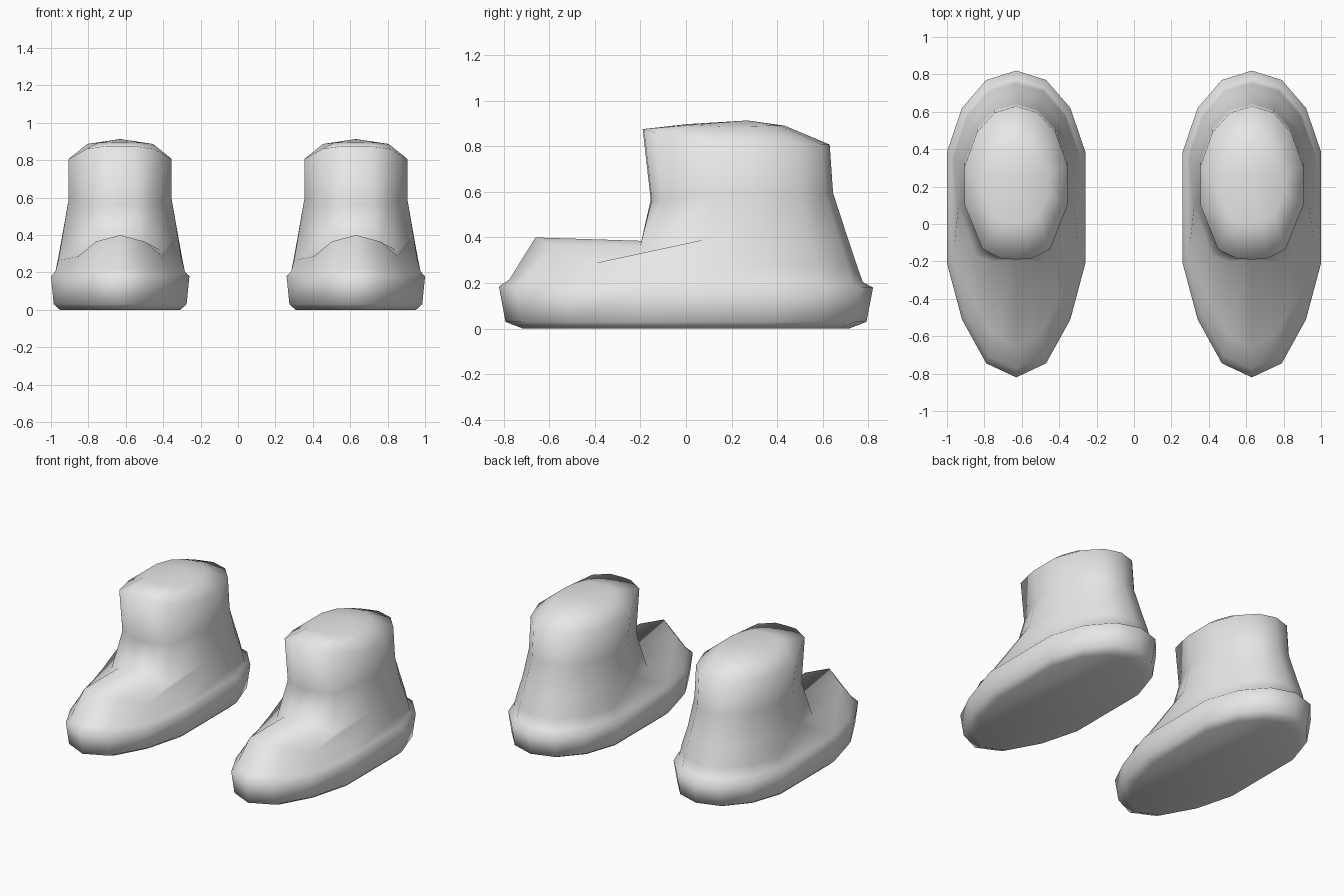
import bpy, bmesh

if "Cube" in bpy.data.objects:
    bpy.data.objects.remove(bpy.data.objects["Cube"])

mat = bpy.data.materials.new("light_grey")
mat.use_nodes = True
GREY = (0.8, 0.8, 0.8, 1)
mat.diffuse_color = GREY
mat.node_tree.nodes["Principled BSDF"].inputs["Base Color"].default_value = GREY

# Half outlines (x, y), from toe to heel
SOLE = [(0, -.82), (.16, -.745), (.29, -.51), (.37, -.21),
        (.37, .385), (.29, .62), (.16, .77), (0, .82)]
SHAFT = [(0, -.19), (.08, -.185), (.18, -.135), (.275, .10),
         (.275, .31), (.21, .49), (.115, .595), (0, .63)]

# Toe cap ridge and ankle line (x, y, z)
TOE = [(0, -.66, .405), (.13, -.585, .37), (.225, -.41, .29), (.33, -.1, .27),
       (.332, .36, .28), (.262, .575, .28), (.145, .71, .28), (0, .75, .28)]
ANKLE = [(0, -.19, .39), (.13, -.20, .37), (.215, -.17, .325), (.308, .10, .40),
         (.31, .33, .40), (.245, .53, .40), (.135, .67, .40), (0, .71, .40)]


def level(outline, sx, sy, z, cy=0.0, dy=0.0):
    """Scale a half outline about cy; z is one height or one per point."""
    zs = z if isinstance(z, list) else [z] * len(outline)
    return [(x * sx, cy + (y - cy) * sy + dy, h) for (x, y), h in zip(outline, zs)]


RINGS = [
    level(SOLE, .87, .87, [.005] * 8),                                   # tread
    level(SOLE, .96, .965, .035),                                        # sole edge
    level(SOLE, 1, 1, [.19, .188, .155, .183, .185, .185, .185, .185]),  # welt
    level(SOLE, .935, .945, [.22, .22, .19, .21, .21, .21, .21, .21]),   # upper base
    TOE,
    ANKLE,
    level(SHAFT, 1, .975, [.57, .57, .57, .6, .6, .6, .6, .6], .22, .025),
    level(SHAFT, 1, 1, [.88, .88, .865, .812, .812, .812, .812, .812]),  # rim
    level(SHAFT, .64, .52, [.902, .901, .899, .892, .892, .895, .895, .895], .22),
]


def build_boot(name, cx):
    bm = bmesh.new()
    loops = []
    for half in RINGS:
        pts = half + [(-x, y, z) for x, y, z in half[-2:0:-1]]
        loops.append([bm.verts.new(p) for p in pts])
    n = len(loops[0])
    for a, b in zip(loops, loops[1:]):
        for i in range(n):
            j = (i + 1) % n
            bm.faces.new((a[i], a[j], b[j], b[i]))
    # flat tread and domed top
    bm.faces.new(loops[0][::-1])
    apex = bm.verts.new((0, .27, .918))
    for i in range(n):
        bm.faces.new((loops[-1][i], loops[-1][(i + 1) % n], apex))
    bmesh.ops.recalc_face_normals(bm, faces=bm.faces[:])
    for f in bm.faces:
        f.smooth = True
    mesh = bpy.data.meshes.new(name)
    bm.to_mesh(mesh)
    bm.free()
    mesh.materials.append(mat)
    obj = bpy.data.objects.new(name, mesh)
    obj.location = (cx, 0, -.005)
    bpy.context.collection.objects.link(obj)


build_boot("left_boot", .63)
build_boot("right_boot", -.63)
